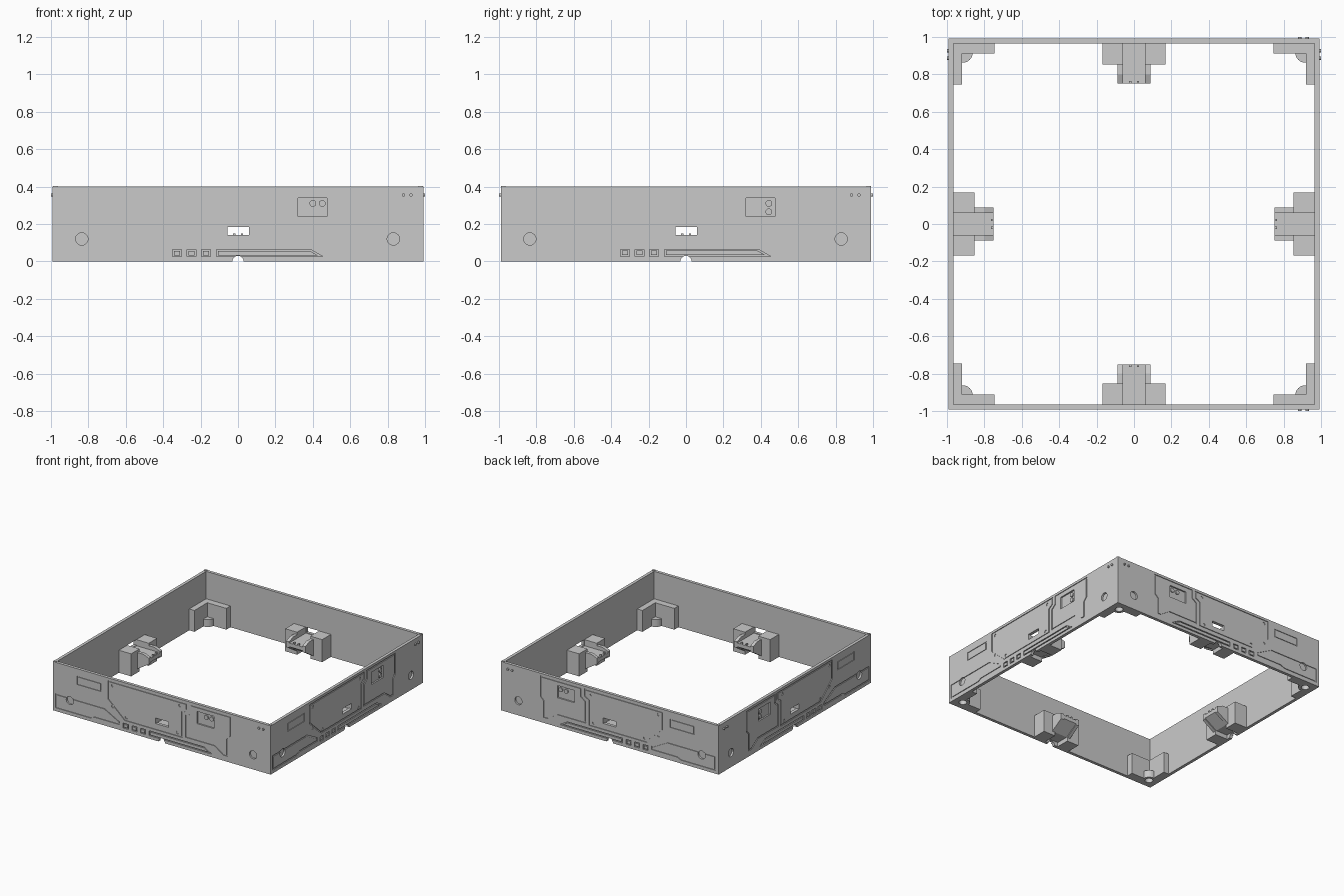
import bpy, bmesh
from math import sin, cos, pi
from mathutils import Matrix, Vector

if "Cube" in bpy.data.objects:
    bpy.data.objects.remove(bpy.data.objects["Cube"])

grey = bpy.data.materials.new("light grey")
grey.use_nodes = True
grey.diffuse_color = (0.59, 0.59, 0.59, 1)
grey.node_tree.nodes["Principled BSDF"].inputs["Base Color"].default_value = grey.diffuse_color

H, OUT, INN = 0.4, 0.99, 0.965      # wall height, outer and inner faces


# Ways of standing a 2D profile up in space
def facing(p, q, d): return (p, d, q)
def sideways(p, q, d): return (d, p, q)
def upright(p, q, d): return (p, q, d)


def rect(a, b, c, d):
    return [(a, b), (c, b), (c, d), (a, d)]


def circle(u, v, r, n=24):
    return [(u + r * cos(2 * pi * i / n), v + r * sin(2 * pi * i / n)) for i in range(n)]


def prism(bm, poly, a, b, put=facing):
    lo, hi = ([bm.verts.new(put(p, q, d)) for p, q in poly] for d in (a, b))
    bm.faces.new(lo)
    bm.faces.new(hi)
    for i in range(len(poly)):
        j = (i + 1) % len(poly)
        bm.faces.new((lo[i], lo[j], hi[j], hi[i]))


def inset(poly, w):
    """Mitred inward offset of a counter-clockwise outline."""
    pts = [Vector(p) for p in poly]
    res = []
    for i, p in enumerate(pts):
        e = (p - pts[i - 1]).normalized()
        f = (pts[(i + 1) % len(pts)] - p).normalized()
        m = Vector((-e.y - f.y, e.x + f.x))
        res.append(p + m * (w / (1 + e.dot(f))))
    return res


def ring(bm, poly, w, a, b):
    """Solid closed band, used to engrave a panel line."""
    loops = [[bm.verts.new((p[0], d, p[1])) for p in pl]
             for pl, d in ((poly, a), (poly, b), (inset(poly, w), b), (inset(poly, w), a))]
    for i in range(len(poly)):
        j = (i + 1) % len(poly)
        for k in range(4):
            m, n = loops[k], loops[(k + 1) % 4]
            bm.faces.new((m[i], m[j], n[j], n[i]))


def finish(bm, name, matrix=None, cutters=(), mirror=""):
    bmesh.ops.recalc_face_normals(bm, faces=bm.faces[:])
    me = bpy.data.meshes.new(name)
    bm.to_mesh(me)
    bm.free()
    if matrix:
        me.transform(matrix)
    me.materials.append(grey)
    ob = bpy.data.objects.new(name, me)
    bpy.context.collection.objects.link(ob)
    for c in cutters:
        mod = ob.modifiers.new("cut", 'BOOLEAN')
        mod.object, mod.operation, mod.solver = c, 'DIFFERENCE', 'EXACT'
        mod.use_self = True
    if mirror:
        mod = ob.modifiers.new("mirror", 'MIRROR')
        mod.use_axis = ["X" in mirror, "Y" in mirror, False]
        mod.use_mirror_merge = False
    return ob


def helper(bm, name, matrix=None):
    ob = finish(bm, name, matrix)
    ob.hide_render = True
    ob.hide_viewport = True
    return ob


# Panel outlines on a wall face, counter-clockwise (along, up)
main_plate = [(-.487, .38), (-.487, .225), (-.337, .09), (.19, .09),
              (.19, .295), (.23, .32), (.23, .38)]
lower_strip = [(-.963, .145), (-.963, .027), (-.65, .027), (-.61, .043),
               (-.38, .043), (-.38, .07), (-.52, .145)]
window_plate = [(.255, .38), (.255, .31), (.215, .28), (.215, .1), (.48, .1),
                (.56, .045), (.6, .045), (.6, .18), (.63, .21), (.63, .38)]
label_plate = rect(-.77, .27, -.55, .34)
stripe = [(-.115, .025), (.455, .025), (.385, .065), (-.115, .065)]
vents = [rect(u, .025, u + .048, .065) for u in (-.35, -.272, -.195)]
screws = [(-.444, .347), (.166, .347), (-.444, .176), (-.32, .12), (.144, .12)]


def build_side(name, matrix, half, bolts, mirror):
    front = -OUT - 0.02
    # Engraved lines, screw holes and window pocket: none of these overlap
    cut = bmesh.new()
    for outline in (main_plate, lower_strip, window_plate):
        ring(cut, outline, .01, front, -OUT + .006)
    ring(cut, label_plate, .007, front, -OUT + .005)
    for outline in vents + [stripe]:
        ring(cut, outline, .008, front, -OUT + .009)
    for u, v in screws:
        prism(cut, circle(u, v, .012, 16), front, -OUT + .005)
    prism(cut, rect(.32, .24, .475, .34), front, -OUT + .012)
    lines = helper(cut, name + "_line_cutter", matrix)
    # Round sockets, through slot and cable notch
    cut = bmesh.new()
    for u in (-.835, .83):
        prism(cut, circle(u, .12, .033), front, -OUT + .015)
    prism(cut, rect(-.055, .14, .06, .185), front, -INN + .02)
    prism(cut, circle(0, 0, .03), front, -INN + .02)
    holes = helper(cut, name + "_hole_cutter", matrix)

    wall = bmesh.new()
    prism(wall, rect(-half, 0, half, H), -OUT, -INN)
    finish(wall, name + "_walls", matrix, (lines, holes), mirror)

    # Window bolts and small outer studs
    studs = bmesh.new()
    for u, v in bolts:
        prism(studs, circle(u, v, .018, 16), -OUT + .002, -OUT + .013)
    for u in (.885, .925):
        prism(studs, circle(u, .355, .009, 12), -1.0, -OUT + .005)
    finish(studs, name + "_studs", matrix, mirror=mirror)

    # Inner connector: two blocks with a chamfered latch between them
    blocks = bmesh.new()
    for left in (-.168, .06):
        prism(blocks, rect(left, -INN, left + .108, -.853), 0, .185, upright)
    finish(blocks, name + "_connector_blocks", matrix, mirror=mirror)
    latch = bmesh.new()
    prism(latch, [(-INN, .035), (-.86, .035), (-.75, .105), (-.75, .135), (-INN, .135)],
          -.06, .06, sideways)
    for s in (-1, 1):
        prism(latch, [(-.853, .03), (-.75, .095), (-.75, .145), (-.8, .165), (-.853, .165)],
              s * .06, s * .087, sideways)
    for u in (-.02, .022):
        prism(latch, rect(u - .006, -.765, u + .006, -.75), .13, .15, upright)
    finish(latch, name + "_latches", matrix, mirror=mirror)


build_side("front_back", Matrix.Identity(4), OUT, [(.4, .31), (.45, .31)], "Y")
build_side("left_right", Matrix.Rotation(pi / 2, 4, 'Z'), INN, [(.443, .31), (.443, .265)], "X")

# Corner brackets with a bored foot, and corner pins
bore = bmesh.new()
prism(bore, circle(.915, .915, .03), -.02, .035, upright)
bore = helper(bore, "foot_bore_cutter")
angle = bmesh.new()
prism(angle, [(INN, INN), (.745, INN), (.745, .912), (.918, .912), (.918, .745), (INN, .745)],
      0, .175, upright)
finish(angle, "corner_brackets", cutters=[bore], mirror="XY")
foot = bmesh.new()
prism(foot, circle(.915, .915, .053, 32), 0, .06, upright)
finish(foot, "corner_feet", cutters=[bore], mirror="XY")
pin = bmesh.new()
prism(pin, circle(.977, .977, .012, 16), .001, .404, upright)
finish(pin, "corner_pins", mirror="XY")
